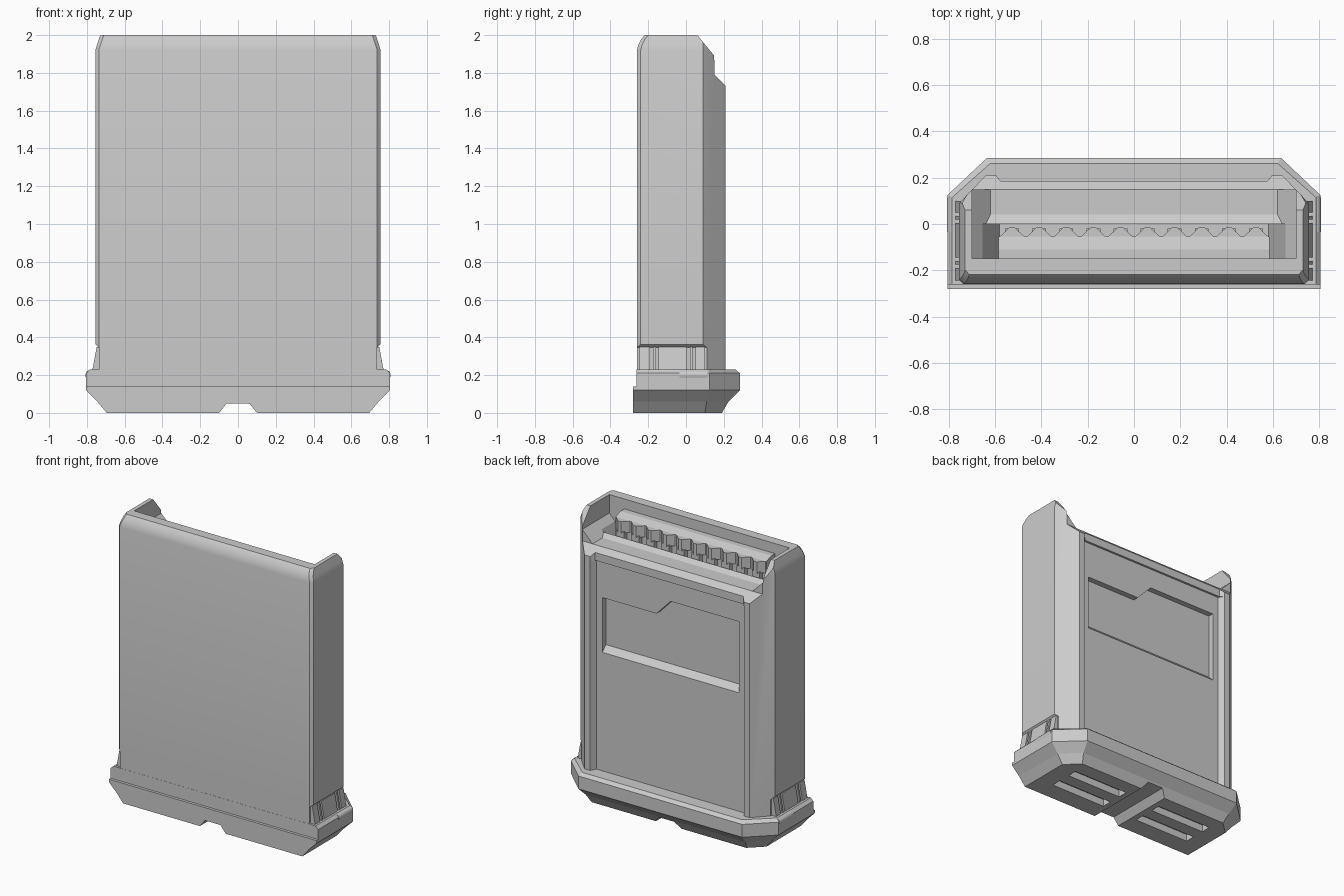
import bpy
import bmesh

start_cube = bpy.data.objects.get("Cube")
if start_cube:
    bpy.data.objects.remove(start_cube, do_unlink=True)

grey = bpy.data.materials.new("plain grey")
grey.use_nodes = True
grey.diffuse_color = (0.6, 0.6, 0.6, 1)
grey.node_tree.nodes["Principled BSDF"].inputs["Base Color"].default_value = (0.6, 0.6, 0.6, 1)


def loft(name, rings):
    """Closed solid through rings of equally many 3D points."""
    bm = bmesh.new()
    loops = [[bm.verts.new(p) for p in ring] for ring in rings]
    n = len(loops[0])
    for low, high in zip(loops, loops[1:]):
        for i in range(n):
            j = (i + 1) % n
            bm.faces.new((low[i], low[j], high[j], high[i]))
    bm.faces.new(loops[0])
    bm.faces.new(loops[-1])
    bmesh.ops.recalc_face_normals(bm, faces=bm.faces)
    mesh = bpy.data.meshes.new(name)
    bm.to_mesh(mesh)
    bm.free()
    mesh.materials.append(grey)
    ob = bpy.data.objects.new(name, mesh)
    bpy.context.collection.objects.link(ob)
    return ob


def prism(name, pts, axis, a, b):
    """Extrude a 2D profile along one axis from a to b."""
    place = {"x": lambda p, t: (t, p[0], p[1]),
             "y": lambda p, t: (p[0], t, p[1]),
             "z": lambda p, t: (p[0], p[1], t)}[axis]
    return loft(name, [[place(p, t) for p in pts] for t in (a, b)])


def box(name, x0, x1, y0, y1, z0, z1):
    return prism(name, [(x0, y0), (x1, y0), (x1, y1), (x0, y1)], "z", z0, z1)


def mirrored(half):
    return half + [(-x, y) for x, y in reversed(half)]


def activate(ob):
    bpy.ops.object.select_all(action="DESELECT")
    ob.select_set(True)
    bpy.context.view_layer.objects.active = ob


def cut(target, cutter):
    cutter.hide_render = True
    mod = target.modifiers.new("cut", "BOOLEAN")
    mod.operation = "DIFFERENCE"
    mod.solver = "EXACT"
    mod.object = cutter
    activate(target)
    bpy.ops.object.modifier_apply(modifier=mod.name)
    bpy.data.objects.remove(cutter, do_unlink=True)


# Case body: chamfered outline with a rounded front top edge
def body_ring(z, dx, dy):
    half = [(0.737 - dx, -0.26 + dy), (0.755 - dx, -0.24 + dy),
            (0.755 - dx, 0.09), (0.64 - dx, 0.21)]
    return [(x, y, z) for x, y in mirrored(half)]


body = loft("case_body", [body_ring(0.15, 0, 0), body_ring(1.92, 0, 0),
                          body_ring(1.95, 0.009, 0.008), body_ring(1.98, 0.019, 0.023),
                          body_ring(2.0, 0.026, 0.042)])

# Stepped back top
cut(body, prism("back_step_cutter", [(0.044, 2.02), (0.06, 2.0), (0.15, 1.89), (0.15, 1.79),
                                     (0.21, 1.73), (0.4, 1.54), (0.4, 2.02)], "x", -1, 1))
# Open bay between the side walls, and the deeper terminal well
cut(body, prism("bay_cutter", mirrored([(0.62, 1.79), (0.7, 1.87), (0.7, 2.1)]), "y", -0.15, 0.5))
cut(body, loft("well_cutter", [
    [(x, y, z) for x, y in mirrored([(w, -0.148), (w, 0.0)])]
    for w, z in ((0.58, 1.6), (0.66, 1.84))]))

# Back recess: shallow lip above, deeper panel below, flared sides
for name, depth, top in (("lip_cutter", 0.185, 1.9), ("panel_cutter", 0.17, 1.7)):
    cut(body, prism(name, mirrored([(0.575, depth), (0.6, 0.215), (0.6, 0.4)]), "z", 0.2, top))

# Stepped window in the back panel with a sloped sill


def window_ring(y, sill):
    pts = [(-0.53, sill), (0.53, sill), (0.53, 1.445), (0.11, 1.445), (0.0, 1.56), (-0.53, 1.56)]
    return [(x, y, z) for x, z in pts]


cut(body, loft("window_cutter", [window_ring(0.13, 1.1), window_ring(0.171, 1.06),
                                 window_ring(0.178, 1.06)]))

# Side grip recesses
for s in (-1, 1):
    cut(body, prism("grip_cutter", [(s * x, z) for x, z in (
        (0.735, 0.1), (0.735, 0.345), (0.78, 0.385), (0.9, 0.385), (0.9, 0.1))], "y", -0.3, 0.12))

# Raised bar along the back of the terminal well
prism("well_lip", [(0.045, 1.77), (0.04, 1.79), (0.0, 1.81), (0.0, 1.75), (0.04, 1.75)],
      "x", -0.64, 0.64)

# Terminal bar with pointed teeth on narrow stems
prism("terminal_bar", [(-0.155, 1.58), (-0.055, 1.58), (-0.055, 1.91), (-0.11, 1.93), (-0.155, 1.93)],
      "x", -0.585, 0.585)
pitch = 0.117
for i in range(10):
    x = (i - 4.5) * pitch
    prism(f"tooth_{i + 1}", [(x - pitch / 2, -0.06), (x + pitch / 2, -0.06),
                             (x + 0.012, -0.015), (x - 0.012, -0.015)], "z", 1.83, 1.91)
    box(f"tooth_stem_{i + 1}", x - 0.03, x + 0.03, -0.06, -0.02, 1.6, 1.84)

# Base shoe: rings of width, rear chamfer and depth


def base_ring(z, w, side_y, back_w, back_y):
    return [(x, y, z) for x, y in mirrored([(w, -0.28), (w, side_y), (back_w, back_y)])]


base = loft("base_shoe", [base_ring(0, 0.695, 0.1, 0.6, 0.19),
                          base_ring(0.06, 0.745, 0.11, 0.62, 0.225),
                          base_ring(0.12, 0.805, 0.125, 0.635, 0.285),
                          base_ring(0.21, 0.805, 0.125, 0.635, 0.285),
                          base_ring(0.23, 0.785, 0.115, 0.62, 0.262)])
cut(base, box("front_step_cutter", -1, 1, -0.4, -0.261, 0.14, 0.4))
cut(base, prism("channel_cutter", mirrored([(0.116, -0.02), (0.06, 0.05)]), "y", -0.5, 0.5))
for s in (-1, 1):
    for y in (-0.11, 0.05):
        xs = sorted((s * 0.14, s * 0.57))
        cut(base, box("slot_cutter", xs[0], xs[1], y - 0.035, y + 0.035, -0.05, 0.05))

# Side grip blocks and rounded latch pins
for s, side in ((1, "left"), (-1, "right")):
    for i, (y0, y1) in enumerate(((-0.245, -0.19), (-0.175, -0.16), (-0.145, 0.005),
                                  (0.02, 0.035), (0.05, 0.1))):
        prism(f"{side}_grip_{i + 1}", [(s * x, z) for x, z in (
            (0.72, 0.22), (0.772, 0.22), (0.748, 0.35), (0.72, 0.35))], "y", y0, y1)
    bpy.ops.mesh.primitive_cylinder_add(vertices=20, radius=0.027, depth=0.15,
                                        location=(s * 0.781, 0.04, 0.2),
                                        rotation=(1.5708, 0, 0))
    pin = bpy.context.object
    pin.name = f"{side}_latch_pin"
    pin.data.materials.append(grey)
    activate(pin)
    bpy.ops.object.shade_smooth_by_angle(angle=0.6)

activate(body)
bpy.ops.object.shade_smooth_by_angle(angle=0.42)
